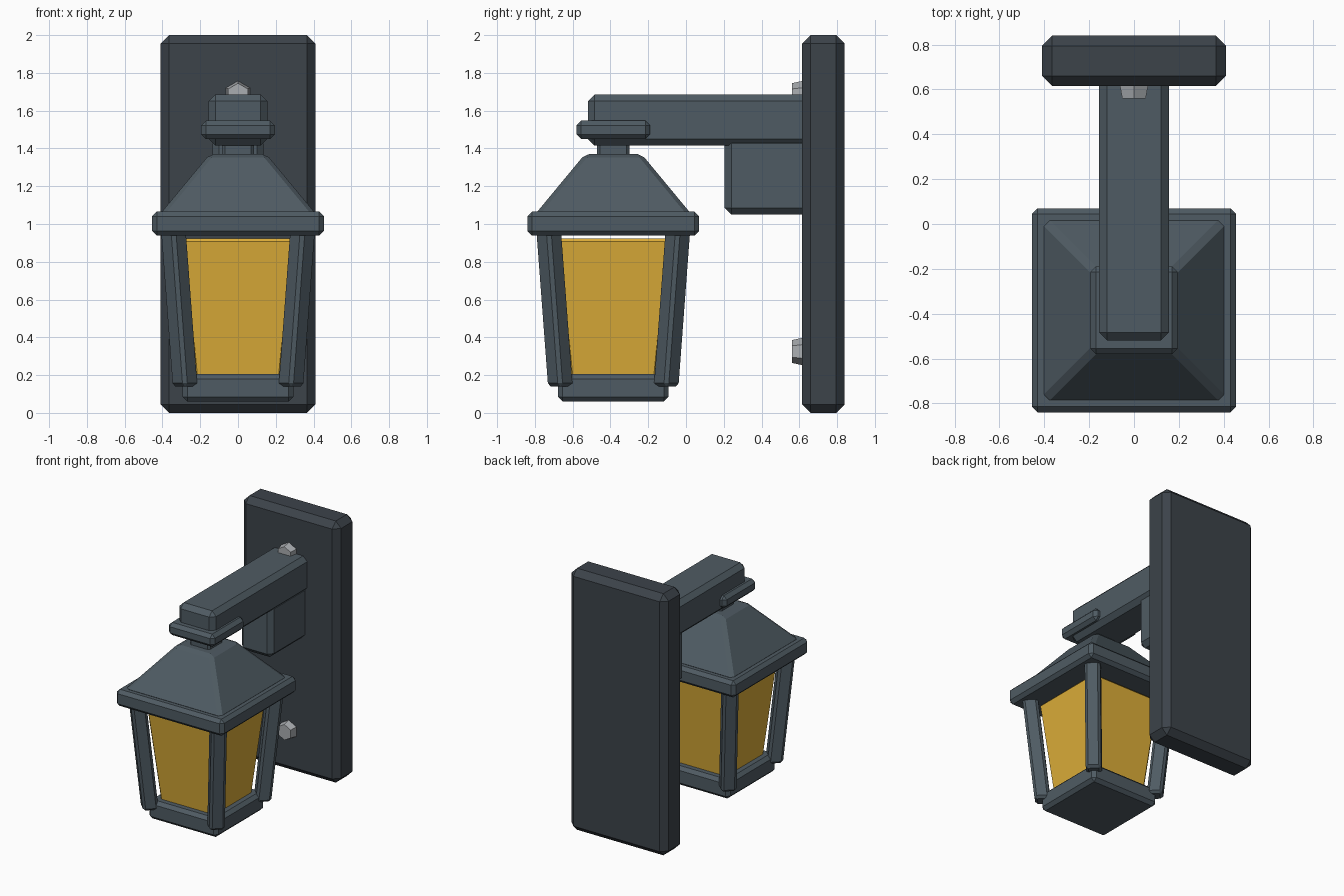
import bpy, bmesh, math
from mathutils import Matrix, Vector

if "Cube" in bpy.data.objects:
    bpy.data.objects.remove(bpy.data.objects["Cube"])

LY = -0.385  # y of the lantern axis


def material(name, col):
    m = bpy.data.materials.new(name)
    m.diffuse_color = (*col, 1)
    m.use_nodes = True
    m.node_tree.nodes["Principled BSDF"].inputs["Base Color"].default_value = m.diffuse_color
    return m


DARK = material("dark_iron", (0.045, 0.056, 0.068))
IRON = material("iron", (0.078, 0.105, 0.125))
GLASS = material("amber_glass", (0.72, 0.42, 0.04))
STEEL = material("steel", (0.4, 0.42, 0.44))


def finish(name, bm, mat, bevel):
    if bevel:
        bmesh.ops.bevel(bm, geom=bm.edges[:], offset=bevel, segments=1,
                        affect='EDGES', clamp_overlap=True)
    bmesh.ops.recalc_face_normals(bm, faces=bm.faces[:])
    me = bpy.data.meshes.new(name)
    bm.to_mesh(me)
    bm.free()
    me.materials.append(mat)
    ob = bpy.data.objects.new(name, me)
    bpy.context.collection.objects.link(ob)
    return ob


def prism(name, bottom, top, mat, bevel, turn=0):
    """Four-sided block between two (centre, half_x, half_y) sections."""
    bm = bmesh.new()
    rot = Matrix.Rotation(turn, 3, 'Z')
    rings = []
    for c, hx, hy in (bottom, top):
        rings.append([bm.verts.new(Vector(c) + rot @ Vector((sx * hx, sy * hy, 0)))
                      for sx, sy in ((-1, -1), (1, -1), (1, 1), (-1, 1))])
    a, b = rings
    bm.faces.new(a[::-1])
    bm.faces.new(b)
    for i in range(4):
        j = (i + 1) % 4
        bm.faces.new((a[i], a[j], b[j], b[i]))
    return finish(name, bm, mat, bevel)


def box(name, hx, y0, y1, z0, z1, mat, bevel):
    y, hy = (y0 + y1) / 2, (y1 - y0) / 2
    return prism(name, ((0, y, z0), hx, hy), ((0, y, z1), hx, hy), mat, bevel)


def taper(name, h0, h1, z0, z1, mat, bevel):
    return prism(name, ((0, LY, z0), h0, h0), ((0, LY, z1), h1, h1), mat, bevel)


# Wall plate, arm and bracket
box("wall_plate", 0.41, 0.615, 0.84, 0, 2, DARK, 0.045)
box("arm", 0.155, -0.52, 0.66, 1.415, 1.685, IRON, 0.035)
box("arm_bracket", 0.135, 0.205, 0.66, 1.05, 1.46, IRON, 0.035)

# Hanger, roof, eave and base
taper("hanger_collar", 0.195, 0.195, 1.45, 1.547, IRON, 0.025)
taper("hanger_neck", 0.085, 0.085, 1.33, 1.47, IRON, 0.015)
taper("roof", 0.415, 0.15, 1.05, 1.37, IRON, 0.022)
taper("eave", 0.455, 0.455, 0.938, 1.065, IRON, 0.025)
taper("lantern_base", 0.293, 0.293, 0.06, 0.205, IRON, 0.025)

# Glass body
taper("glass", 0.228, 0.30, 0.18, 0.922, GLASS, 0.015)

# Leaning corner posts, set diagonally
for sx in (-1, 1):
    for sy in (-1, 1):
        name = ("front" if sy < 0 else "back") + ("_left" if sx < 0 else "_right") + "_post"
        prism(name, ((sx * 0.28, LY + sy * 0.28, 0.14), 0.055, 0.055),
              ((sx * 0.343, LY + sy * 0.343, 0.98), 0.055, 0.055),
              IRON, 0.018, math.pi / 4)

# Hexagonal bolts on the plate
for name, z in (("upper_bolt", 1.685), ("lower_bolt", 0.325)):
    bm = bmesh.new()
    bmesh.ops.create_cone(bm, cap_ends=True, segments=6, radius1=0.078, radius2=0.06, depth=0.08,
                          matrix=Matrix.Translation((0, 0.60, z)) @ Matrix.Rotation(math.pi / 2, 4, 'X'))
    finish(name, bm, STEEL, 0)
